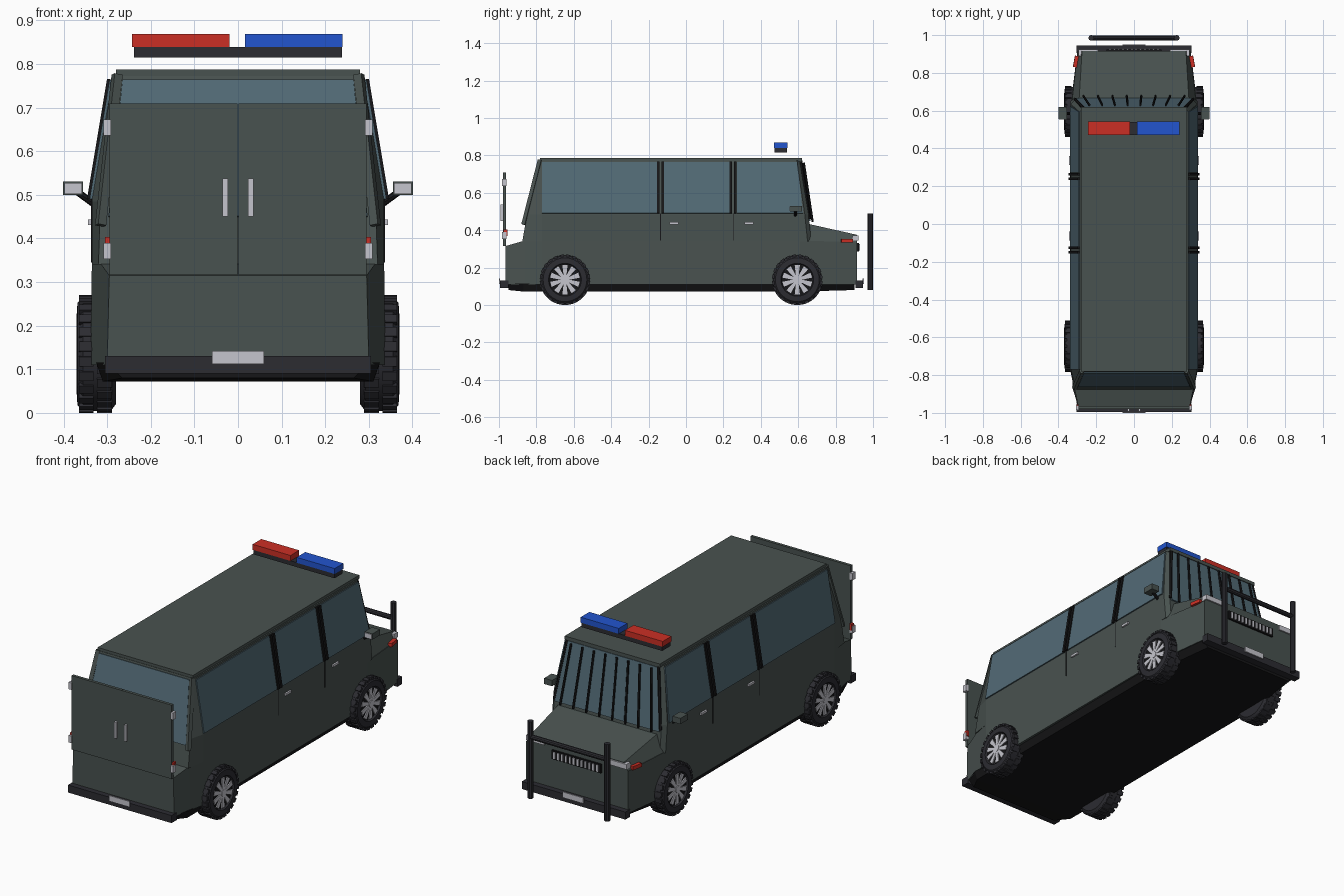
import bpy, bmesh, math
from mathutils import Vector, Matrix

if "Cube" in bpy.data.objects:
    bpy.data.objects.remove(bpy.data.objects["Cube"])


def material(name, rgb):
    m = bpy.data.materials.new(name)
    m.use_nodes = True
    m.diffuse_color = (*rgb, 1)
    m.node_tree.nodes["Principled BSDF"].inputs["Base Color"].default_value = (*rgb, 1)
    return m


PAINT = material("grey_green_paint", (0.066, 0.084, 0.079))
GLASS = material("blue_glass", (0.085, 0.145, 0.18))
RUBBER = material("dark_rubber", (0.025, 0.025, 0.031))
BLACK = material("black_trim", (0.008, 0.008, 0.009))
SILVER = material("silver", (0.56, 0.56, 0.61))
RED = material("red_lamp", (0.6, 0.028, 0.018))
BLUE = material("blue_lamp", (0.016, 0.09, 0.62))


def finish(name, bm, mat):
    bmesh.ops.recalc_face_normals(bm, faces=bm.faces)
    me = bpy.data.meshes.new(name)
    bm.to_mesh(me)
    bm.free()
    me.materials.append(mat)
    ob = bpy.data.objects.new(name, me)
    bpy.context.collection.objects.link(ob)
    return ob


def loft(name, rings, mat):
    """Skin rings of equal length and cap both ends."""
    bm = bmesh.new()
    vs = [[bm.verts.new(p) for p in r] for r in rings]
    n = len(vs[0])
    for a, b in zip(vs, vs[1:]):
        for i in range(n):
            j = (i + 1) % n
            bm.faces.new((a[i], a[j], b[j], b[i]))
    bm.faces.new(vs[0])
    bm.faces.new(vs[-1])
    return finish(name, bm, mat)


def sections(name, rows, mat):
    """Rows along y: y, bottom half width, bottom z, top half width, top z."""
    return loft(name, [[(-b, y, z), (b, y, z), (t, y, h), (-t, y, h)]
                       for y, b, z, t, h in rows], mat)


def box(name, x, y, z, mat):
    return loft(name, [[(x[0], y[0], h), (x[1], y[0], h), (x[1], y[1], h), (x[0], y[1], h)]
                       for h in z], mat)


def plate(name, pts, mat, thick=0.008):
    """Thin slab centred on a quad."""
    p = [Vector(q) for q in pts]
    n = (p[1] - p[0]).cross(p[3] - p[0]).normalized() * thick / 2
    return loft(name, [[q - n for q in p], [q + n for q in p]], mat)


def rod(name, a, b, r, mat, sides=8):
    a, b = Vector(a), Vector(b)
    q = (b - a).to_track_quat("Z", "Y")
    ring = [q @ Vector((r * math.cos(t), r * math.sin(t), 0))
            for t in (2 * math.pi * i / sides for i in range(sides))]
    return loft(name, [[a + v for v in ring], [b + v for v in ring]], mat)


# Lower body, bonnet and underside
sections("lower_body", [(-0.965, 0.30, 0.11, 0.295, 0.315), (-0.86, 0.32, 0.11, 0.317, 0.345),
                        (-0.77, 0.338, 0.11, 0.335, 0.345), (0.61, 0.338, 0.11, 0.335, 0.345),
                        (0.915, 0.30, 0.11, 0.30, 0.335)], PAINT)
sections("bonnet", [(0.6, 0.335, 0.34, 0.30, 0.445), (0.67, 0.327, 0.34, 0.29, 0.43),
                    (0.915, 0.30, 0.33, 0.275, 0.375)], PAINT)
sections("underbody", [(-0.95, 0.265, 0.08, 0.30, 0.115), (-0.87, 0.31, 0.072, 0.325, 0.115),
                       (0.62, 0.31, 0.072, 0.333, 0.115), (0.9, 0.265, 0.08, 0.30, 0.115)], BLACK)

# Cabin with raked front, raked rear and inward leaning sides
LEVELS = [(0.34, 0.335, 0.32, -0.875, 0.67), (0.485, 0.335, 0.315, -0.85, 0.655),
          (0.772, 0.287, 0.275, -0.782, 0.612)]
loft("cabin", [[(-r, back, z), (r, back, z), (w, -0.77, z), (w, front - 0.02, z),
                (w - 0.02, front, z), (0.02 - w, front, z), (0.02 - w - 0.02, front - 0.02, z),
                (-w, -0.77, z)] for z, w, r, back, front in LEVELS], PAINT)
box("roof", (-0.28, 0.28), (-0.78, 0.62), (0.768, 0.787), PAINT)


def lean(z):
    return 0.337 - (z - 0.485) * 0.167


def rake(z):
    return 0.657 - (z - 0.485) * 0.15


def slope(z):
    return -0.852 + (z - 0.485) * 0.237


def side_strip(name, s, y0, y1, z0, z1, mat, out=0.0, thick=0.008):
    return plate(name, [(s * (lean(z) + out), y, z)
                        for y, z in ((y0, z0), (y1, z0), (y1, z1), (y0, z1))], mat, thick)


# Side glass, door pillars, door seams and handles
for s, tag in ((1, "left"), (-1, "right")):
    for part, y0, y1, y2 in (("rear", -0.77, -0.155, -0.155), ("middle", -0.12, 0.232, 0.232),
                             ("front", 0.272, 0.625, 0.595)):
        plate(f"{tag}_{part}_window", [(s * lean(z), y, z) for y, z in
              ((y0, 0.49), (y1, 0.49), (y2, 0.763), (y0, 0.763))], GLASS)
    for part, y in (("rear", -0.137), ("front", 0.252)):
        for off in (-0.012, 0.012):
            side_strip(f"{tag}_{part}_pillar", s, y + off - 0.007, y + off + 0.007,
                       0.49, 0.765, BLACK, 0.004, 0.012)
        box(f"{tag}_{part}_door_seam", (s * 0.33, s * 0.3365), (y - 0.002, y + 0.002),
            (0.345, 0.49), BLACK)
    for part, y in (("rear", -0.064), ("front", 0.336)):
        box(f"{tag}_{part}_door_handle", (s * 0.333, s * 0.344), (y - 0.024, y + 0.024),
            (0.431, 0.443), SILVER)
    # Rear corner posts
    rod(f"{tag}_rear_post", (s * 0.315, -0.868, 0.43), (s * 0.277, -0.78, 0.775), 0.014, PAINT, 4)
    # Windscreen edge bars
    rod(f"{tag}_screen_edge", (s * 0.312, rake(0.46), 0.46), (s * 0.268, rake(0.77), 0.77),
        0.008, BLACK, 6)
    # Mirrors
    rod(f"{tag}_mirror_stalk", (s * 0.325, 0.585, 0.475), (s * 0.37, 0.585, 0.508), 0.008, BLACK)
    box(f"{tag}_mirror_housing", (s * 0.355, s * 0.401), (0.557, 0.62), (0.499, 0.53), PAINT)
    box(f"{tag}_mirror_glass", (s * 0.358, s * 0.398), (0.553, 0.558), (0.502, 0.527), SILVER)
    # Headlamps and side markers
    box(f"{tag}_headlamp", (s * 0.19, s * 0.295), (0.89, 0.923), (0.345, 0.372), SILVER)
    plate(f"{tag}_side_marker", [(s * 0.314, 0.83, 0.333), (s * 0.303, 0.89, 0.333),
          (s * 0.302, 0.89, 0.352), (s * 0.313, 0.83, 0.352)], RED, 0.02)
    # Rear door, grab handle, hinges and tail lamp
    box(f"{tag}_rear_door", (s * 0.001, s * 0.295), (-0.979, -0.963), (0.316, 0.709), PAINT)
    box(f"{tag}_rear_handle", (s * 0.023, s * 0.035), (-0.992, -0.978), (0.45, 0.537), SILVER)
    for z in (0.353, 0.636):
        box(f"{tag}_rear_hinge", (s * 0.291, s * 0.308), (-0.985, -0.96), (z, z + 0.037), SILVER)
    box(f"{tag}_tail_lamp", (s * 0.293, s * 0.305), (-0.975, -0.955), (0.37, 0.403), RED)

# Front and rear glass
plate("rear_window", [(s * w, slope(z), z) for s, w, z in
      ((-1, 0.297, 0.45), (1, 0.297, 0.45), (1, 0.265, 0.763), (-1, 0.265, 0.763))], GLASS)
plate("windscreen", [(s * w, rake(z), z) for s, w, z in
      ((-1, 0.307, 0.45), (1, 0.307, 0.45), (1, 0.262, 0.765), (-1, 0.262, 0.765))], GLASS)
for i in range(8):
    k = i / 3.5 - 1
    rod("screen_bar", (k * 0.268, rake(0.445) + 0.014, 0.445),
        (k * 0.236, rake(0.76) + 0.014, 0.76), 0.006, BLACK, 6)

# Grille
box("grille", (-0.145, 0.145), (0.91, 0.924), (0.285, 0.332), BLACK)
for i in range(12):
    x = (i - 5.5) * 0.023
    box("grille_slat", (x - 0.005, x + 0.005), (0.92, 0.929), (0.291, 0.326), SILVER)

# Bumpers and blank plates
for tag, s, y0, y1 in (("front", 1, 0.905, 0.945), ("rear", -1, 0.95, 0.994)):
    box(f"{tag}_bumper", (-0.305, 0.305), (s * y0, s * y1), (0.09, 0.13), RUBBER)
    box(f"{tag}_plate", (-0.06, 0.06), (s * y1, s * (y1 + 0.006)), (0.112, 0.142), SILVER)

# Push guard
for s in (-1, 1):
    rod("guard_post", (s * 0.226, 0.985, 0.08), (s * 0.226, 0.985, 0.49), 0.015, RUBBER, 10)
rod("guard_crossbar", (-0.226, 0.985, 0.405), (0.226, 0.985, 0.405), 0.013, RUBBER, 10)

# Roof light bar
box("light_bar_base", (-0.238, 0.238), (0.472, 0.54), (0.815, 0.839), RUBBER)
box("red_beacon", (-0.243, -0.02), (0.47, 0.543), (0.839, 0.868), RED)
box("blue_beacon", (0.016, 0.24), (0.47, 0.543), (0.839, 0.868), BLUE)


def disc_ring(x, r, y, n=32):
    return [(x, y + r * math.cos(2 * math.pi * i / n), 0.135 + r * math.sin(2 * math.pi * i / n))
            for i in range(n)]


def smooth(ob):
    bpy.ops.object.select_all(action="DESELECT")
    ob.select_set(True)
    bpy.context.view_layer.objects.active = ob
    bpy.ops.object.shade_smooth_by_angle(angle=math.radians(30))


# Wheels: tyre, tread lugs, dish, rim ring, spokes and hub
for s, side in ((1, "left"), (-1, "right")):
    for end, y in (("front", 0.595), ("rear", -0.647)):
        tag = f"{side}_{end}"
        smooth(loft(f"{tag}_tyre", [disc_ring(s * x, r, y) for x, r in
               ((0.28, 0.085), (0.28, 0.115), (0.292, 0.131), (0.355, 0.131), (0.368, 0.117),
                (0.37, 0.088), (0.36, 0.083))], RUBBER))
        bm = bmesh.new()
        for i in range(24):
            for row in (0, 1):
                bmesh.ops.create_cube(bm, size=1, matrix=(
                    Matrix.Translation((0, y, 0.135))
                    @ Matrix.Rotation(math.tau * (i + row / 2) / 24, 4, "X")
                    @ Matrix.Translation((s * (0.306 + row * 0.042), 0, 0.129))
                    @ Matrix.Diagonal((0.034, 0.022, 0.012, 1))))
        finish(f"{tag}_tread", bm, RUBBER)
        loft(f"{tag}_dish", [disc_ring(s * x, 0.08, y) for x in (0.35, 0.362)], BLACK)
        bm = bmesh.new()
        for i in range(10):
            spin = Matrix.Translation((0, y, 0.135)) @ Matrix.Rotation(math.tau * i / 10, 4, "X")
            pts = [spin @ Vector((s * 0.367, a, b)) for a, b in
                   ((-0.006, 0.01), (0.006, 0.01), (0.014, 0.079), (-0.014, 0.079))]
            face = bm.faces.new([bm.verts.new(p) for p in pts])
            ext = bmesh.ops.extrude_face_region(bm, geom=[face])["geom"]
            bmesh.ops.translate(bm, vec=(-s * 0.006, 0, 0),
                                verts=[v for v in ext if isinstance(v, bmesh.types.BMVert)])
        finish(f"{tag}_spokes", bm, SILVER)
        loft(f"{tag}_hub", [disc_ring(s * x, 0.018, y, 12) for x in (0.36, 0.37)], SILVER)
